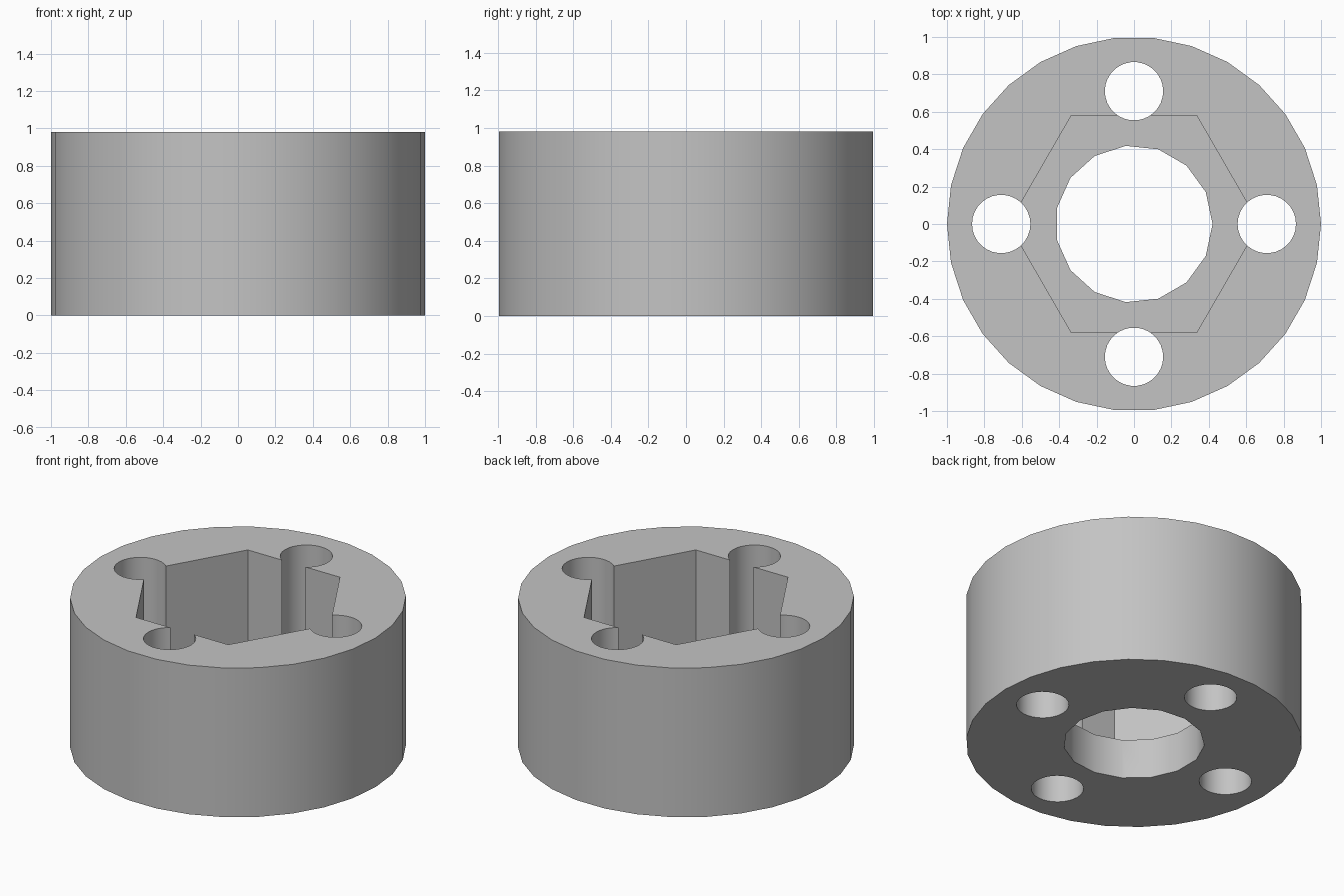
import bpy
import math

if "Cube" in bpy.data.objects:
    bpy.data.objects.remove(bpy.data.objects["Cube"], do_unlink=True)

HEIGHT = 0.98
FLOOR = 0.26       # height of the hexagonal pocket's floor
BOLT_CIRCLE = 0.71

grey = bpy.data.materials.new("light grey")
grey.use_nodes = True
colour = (0.55, 0.55, 0.55, 1)
grey.diffuse_color = colour
grey.node_tree.nodes["Principled BSDF"].inputs["Base Color"].default_value = colour


def prism(name, sides, radius, bottom, top, x=0, y=0):
    """Upright prism with one corner pointing along +x."""
    bpy.ops.mesh.primitive_cylinder_add(
        vertices=sides, radius=radius, depth=top - bottom,
        location=(x, y, (top + bottom) / 2), rotation=(0, 0, -math.pi / 2))
    obj = bpy.context.object
    obj.name = name
    bpy.ops.object.transform_apply(location=True, rotation=True, scale=True)
    obj.data.materials.append(grey)
    return obj


# Outer body
body = prism("collar_body", 30, 1, 0, HEIGHT)

# Centre bore, hexagonal pocket and four bolt holes
cutters = [prism("bore_cutter", 15, 0.42, -0.1, HEIGHT + 0.1),
           prism("hex_pocket_cutter", 6, 0.67, FLOOR, HEIGHT + 0.1)]
for i in range(4):
    a = i * math.pi / 2
    cutters.append(prism("bolt_hole_cutter", 30, 0.156, -0.1, HEIGHT + 0.1,
                         BOLT_CIRCLE * math.cos(a), BOLT_CIRCLE * math.sin(a)))

for cutter in cutters:
    cutter.hide_render = True
    bpy.ops.object.select_all(action='DESELECT')
    body.select_set(True)
    bpy.context.view_layer.objects.active = body
    cut = body.modifiers.new("cut", 'BOOLEAN')
    cut.operation = 'DIFFERENCE'
    cut.solver = 'EXACT'
    cut.object = cutter
    bpy.ops.object.modifier_apply(modifier=cut.name)
    bpy.data.objects.remove(cutter, do_unlink=True)

# Smooth round walls, crisp rims and pocket corners
bpy.ops.object.shade_smooth_by_angle(angle=math.radians(30))
